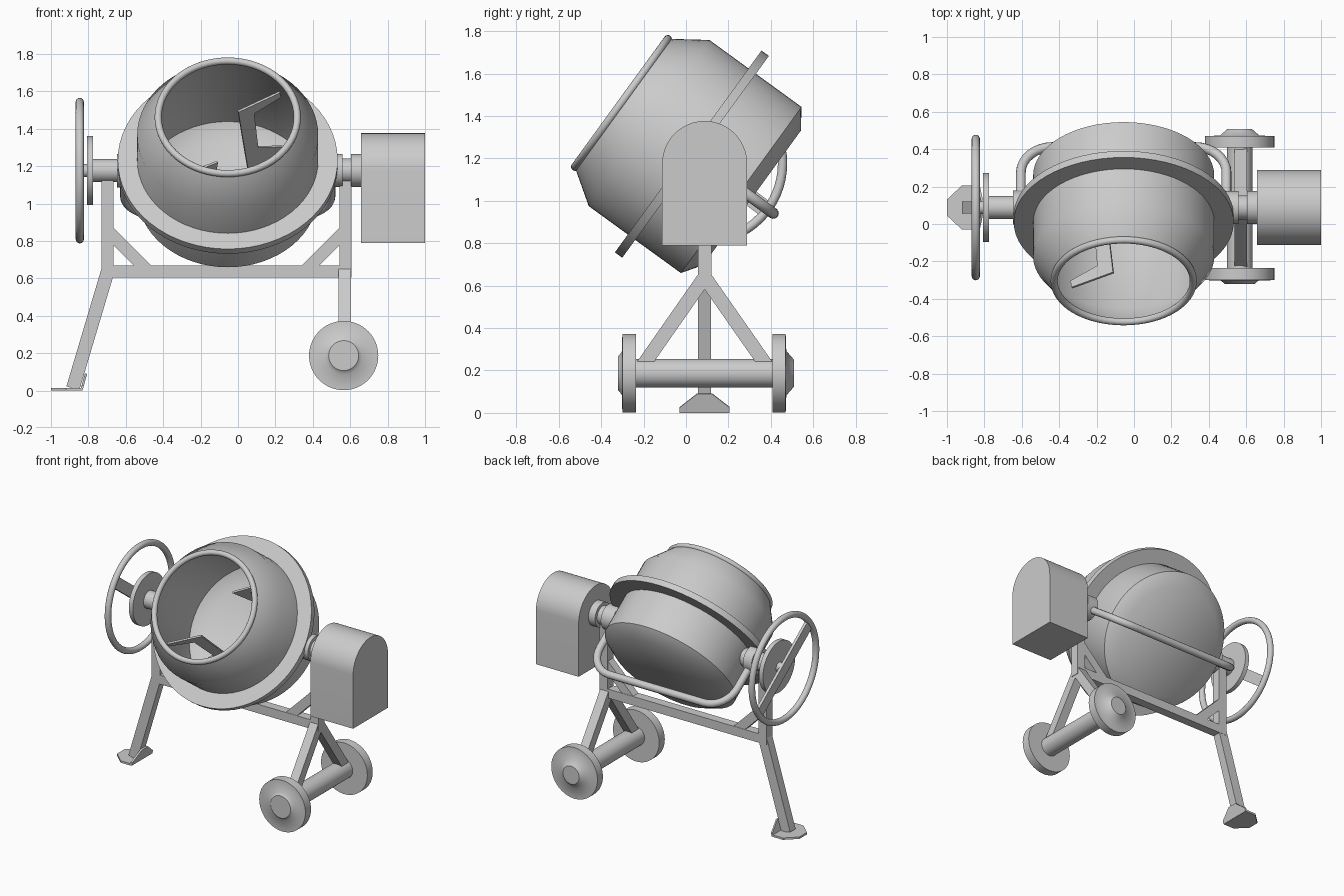
import bpy, bmesh, math
from mathutils import Matrix, Vector

if "Cube" in bpy.data.objects:
    bpy.data.objects.remove(bpy.data.objects["Cube"])

T, R = Matrix.Translation, Matrix.Rotation
PY, PZ = 0.088, 1.176                      # tilt axis position
DRUM = T((-0.055, PY, PZ)) @ R(math.radians(54), 4, 'X')   # local z = drum axis
ALONG_X = T((0, PY, PZ)) @ R(math.pi / 2, 4, 'Y')          # local z = +x
AXLE = T((0.565, 0, 0.187)) @ R(-math.pi / 2, 4, 'X')      # local z = +y


def finish(name, bm, mat=None):
    if mat:
        bm.transform(mat)
    bmesh.ops.recalc_face_normals(bm, faces=bm.faces)
    me = bpy.data.meshes.new(name)
    bm.to_mesh(me)
    bm.free()
    me.shade_smooth()
    me.set_sharp_from_angle(angle=math.radians(40))
    ob = bpy.data.objects.new(name, me)
    bpy.context.collection.objects.link(ob)
    return ob


def lathe(name, profile, mat, closed=False, steps=64):
    """Spin (radius, height) points around local z."""
    bm = bmesh.new()
    vs = [bm.verts.new((r, 0, h)) for r, h in profile]
    pairs = list(zip(vs, vs[1:])) + ([(vs[-1], vs[0])] if closed else [])
    es = [bm.edges.new(p) for p in pairs]
    bmesh.ops.spin(bm, geom=vs + es, cent=(0, 0, 0), axis=(0, 0, 1),
                   angle=2 * math.pi, steps=steps)
    bmesh.ops.remove_doubles(bm, verts=bm.verts, dist=1e-4)
    return finish(name, bm, mat)


def cyl(name, r, a, b, mat):
    return lathe(name, [(0, a), (r, a), (r, b), (0, b)], mat)


def torus(name, major, minor, mat, n=16):
    pts = [(major + minor * math.cos(2 * math.pi * i / n),
            minor * math.sin(2 * math.pi * i / n)) for i in range(n)]
    return lathe(name, pts, mat, closed=True)


def prism(name, pts, depth, mat):
    """Extrude a 2D outline along local z, centred."""
    bm = bmesh.new()
    f = bm.faces.new([bm.verts.new((x, y, -depth / 2)) for x, y in pts])
    ext = bmesh.ops.extrude_face_region(bm, geom=[f])['geom']
    bmesh.ops.translate(bm, vec=(0, 0, depth),
                        verts=[v for v in ext if isinstance(v, bmesh.types.BMVert)])
    return finish(name, bm, mat)


def basis(x, y, z, origin):
    m = Matrix((x, y, z)).transposed().to_4x4()
    m.translation = origin
    return m


def bar(name, p, q, w=0.065, d=0.065):
    """Rectangular bar from p to q."""
    p, q = Vector(p), Vector(q)
    z = (q - p).normalized()
    x = Vector((1, 0, 0)) if abs(z.x) < 1e-3 else Vector((0, 1, 0))
    bm = bmesh.new()
    bmesh.ops.create_cube(bm, size=1)
    bm.transform(Matrix.Diagonal((w, d, (q - p).length, 1)))
    return finish(name, bm, basis(x, z.cross(x), z, (p + q) / 2))


# Drum: thin double-walled shell, mouth ring and girth flange
lathe("drum", [(0, -0.276), (0.392, -0.276), (0.484, -0.213), (0.484, 0.324),
               (0.374, 0.485), (0.364, 0.485), (0.474, 0.321), (0.474, -0.206),
               (0.388, -0.264), (0, -0.264)], DRUM)
torus("mouth_ring", 0.372, 0.019, DRUM @ T((0, 0, 0.485)))
lathe("drum_flange", [(0.48, 0.053), (0.588, 0.053), (0.588, 0.096), (0.48, 0.096)],
      DRUM, closed=True)

# Mixing paddles: two bent plates, half a turn apart
outline = [(0, .31), (.25, .325), (.257, .28), (.095, .235), (.12, -.09),
           (.27, -.18), (.25, -.255), (.06, -.265)]
d = Vector((0.885, 0.465, 0)).normalized()
zt = Vector((0, 0, 1))
for i in range(2):
    prism(f"paddle_{i + 1}", outline, 0.012,
          DRUM @ R(math.pi * i, 4, 'Z') @ basis(d, zt, d.cross(zt), (0.055, 0.166, 0)))

# Yoke tube around the back of the drum
path = [(-0.55, 0)]
for cx, a0 in ((-0.38, 180), (0.38, 270)):
    for k in range(9):
        a = math.radians(a0 + k * 90 / 8)
        path.append((cx + 0.17 * math.cos(a), -0.23 + 0.17 * math.sin(a)))
path.append((0.55, 0))
cu = bpy.data.curves.new("yoke_tube", 'CURVE')
cu.dimensions = '3D'
cu.bevel_depth, cu.bevel_resolution, cu.use_fill_caps = 0.026, 4, True
sp = cu.splines.new('POLY')
sp.points.add(len(path) - 1)
for pt, (u, t) in zip(sp.points, path):
    pt.co = (*(DRUM @ Vector((u, 0, t))), 1)
sp.use_smooth = True
bpy.context.collection.objects.link(bpy.data.objects.new("yoke_tube", cu))

# Left shaft, brake disc and hand wheel
cyl("left_shaft", 0.062, -0.80, -0.53, ALONG_X)
cyl("left_boss", 0.09, -0.648, -0.58, ALONG_X)
cyl("brake_disc", 0.184, -0.807, -0.775, ALONG_X)
cyl("hand_wheel_hub", 0.035, -0.85, -0.79, ALONG_X)
torus("hand_wheel_rim", 0.367, 0.022, ALONG_X @ T((0, 0, -0.846)))
s = Vector((0, -0.80, 0.60)) * 0.367
c = Vector((-0.846, PY, PZ))
bar("hand_wheel_spoke", c - s, c + s, 0.02, 0.08)

# Right shaft collars and motor housing
lathe("right_shaft", [(0, .42), (.088, .47), (.088, .56), (.065, .56), (.065, .605),
                      (.088, .605), (.088, .67), (0, .67)], ALONG_X)
arch = [(0.2 * math.cos(math.pi * k / 32), 0.2 * math.sin(math.pi * k / 32))
        for k in range(33)]
prism("motor_housing", arch + [(-0.2, -0.386), (0.2, -0.386)], 0.342,
      basis((0, 1, 0), (0, 0, 1), (1, 0, 0), (0.829, PY, PZ)))

# Frame
bar("cross_beam", (-0.73, PY, 0.636), (0.607, PY, 0.636))
bar("left_post", (-0.698, PY, 0.604), (-0.698, PY, 1.17))
bar("right_post", (0.575, PY, 0.604), (0.575, PY, 1.17))
bar("left_brace", (-0.70, PY, 0.858), (-0.48, PY, 0.638), 0.06)
bar("right_brace", (0.577, PY, 0.858), (0.357, PY, 0.638), 0.06)

# Front support leg with a bent foot plate
bar("support_leg", (-0.696, PY, 0.64), (-0.883, PY, 0.012), 0.062, 0.072)
prism("foot_plate", [(-1, .045), (-.92, -.03), (-.835, -.03), (-.835, .206),
                     (-.92, .206), (-1, .131)], 0.014, T((0, 0, 0.007)))
up = Vector((0.025, 0, 0.09)).normalized()
yv = Vector((0, 1, 0))
prism("foot_lip", [(-.118, 0), (.118, 0), (.118, .025), (.035, .092), (-.035, .092),
                   (-.118, .025)], 0.012, basis(yv, up, yv.cross(up), (-0.837, PY, 0.002)))

# Wheel legs, axle tube and wheels
for side, name in ((-1, "front"), (1, "back")):
    bar(f"{name}_wheel_leg", (0.57, PY, 0.64), (0.57, PY + side * 0.29, 0.225), 0.066, 0.066)
cyl("axle_tube", 0.068, -0.24, 0.415, AXLE)
lathe("front_wheel", [(0, -.32), (.08, -.32), (.1, -.303), (.185, -.30), (.185, -.236),
                      (0, -.236)], AXLE)
lathe("back_wheel", [(0, .508), (.065, .508), (.105, .473), (.185, .47), (.185, .408),
                     (0, .408)], AXLE)
